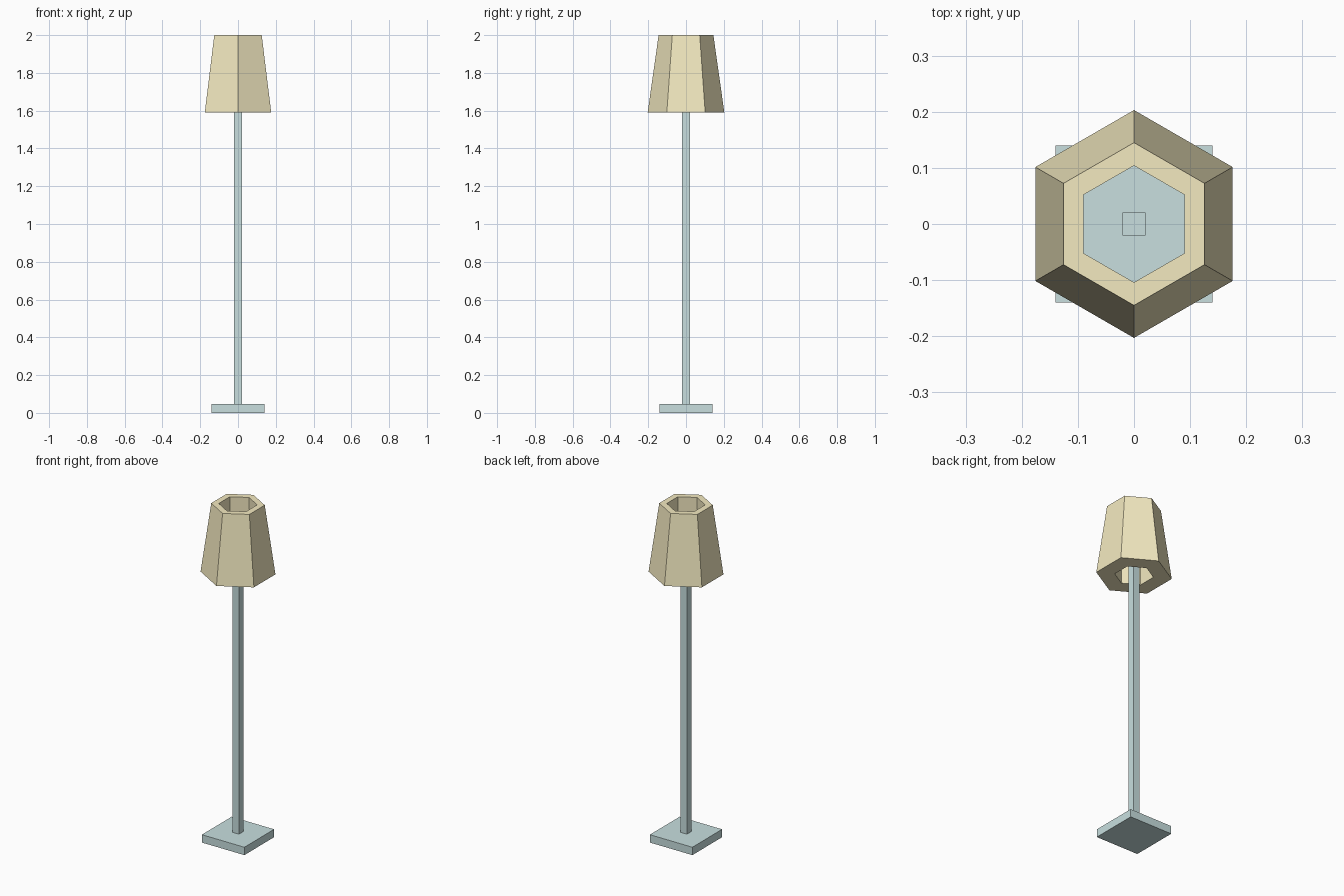
import bpy, bmesh
from math import sin, cos, pi

if "Cube" in bpy.data.objects:
    bpy.data.objects.remove(bpy.data.objects["Cube"])


def material(name, color):
    m = bpy.data.materials.new(name)
    m.diffuse_color = color
    m.use_nodes = True
    m.node_tree.nodes["Principled BSDF"].inputs["Base Color"].default_value = m.diffuse_color
    return m


metal = material("blue_grey_metal", (0.58, 0.74, 0.74, 1))
fabric = material("warm_yellow_fabric", (0.90, 0.82, 0.53, 1))


def box(name, width, z0, z1, mat):
    bpy.ops.mesh.primitive_cube_add(size=1, location=(0, 0, (z0 + z1) / 2))
    ob = bpy.context.object
    ob.name = name
    ob.scale = (width, width, z1 - z0)
    bpy.ops.object.transform_apply(location=False, rotation=False, scale=True)
    ob.data.materials.append(mat)
    return ob


def lathe(name, profile, sides, mat):
    """Sweep a closed (radius, z) profile around z, a corner pointing to +y."""
    bm = bmesh.new()
    rings = [[bm.verts.new((r * sin(2 * pi * i / sides), r * cos(2 * pi * i / sides), z))
              for i in range(sides)] for r, z in profile]
    for k, ring in enumerate(rings):
        nxt = rings[(k + 1) % len(rings)]
        for i in range(sides):
            j = (i + 1) % sides
            bm.faces.new((ring[i], ring[j], nxt[j], nxt[i]))
    bmesh.ops.recalc_face_normals(bm, faces=bm.faces)
    me = bpy.data.meshes.new(name)
    bm.to_mesh(me)
    bm.free()
    ob = bpy.data.objects.new(name, me)
    bpy.context.collection.objects.link(ob)
    me.materials.append(mat)
    return ob


# Square foot and slim pole that ends inside the shade
box("base", 0.28, 0, 0.047, metal)
box("pole", 0.041, 0.047, 1.79, metal)

# Thick tapered hexagonal shade with a straight hexagonal opening
lathe("lampshade", [(0.203, 1.59), (0.145, 2.0), (0.104, 2.0), (0.104, 1.59)], 6, fabric)
